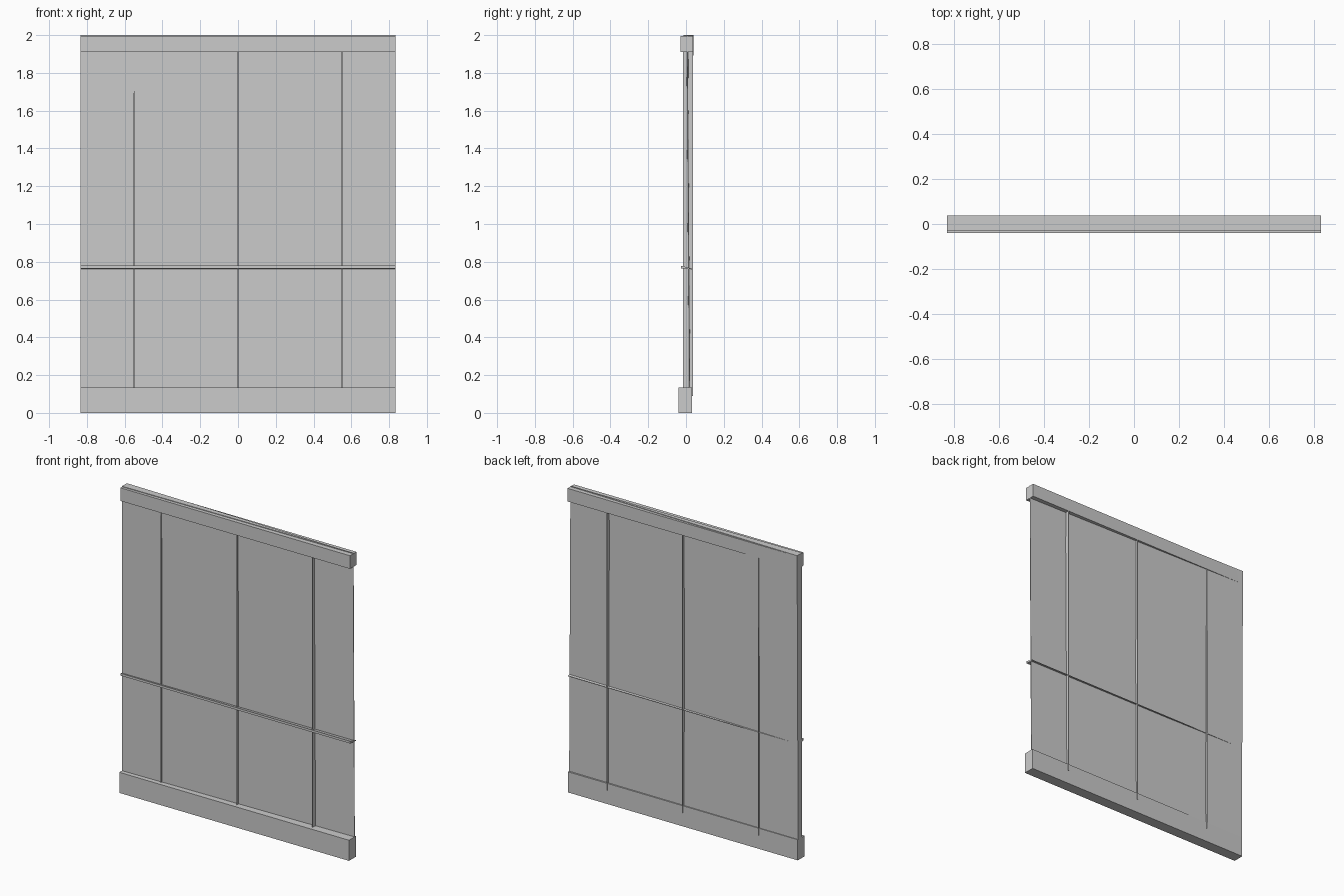
import bpy, bmesh

if "Cube" in bpy.data.objects:
    bpy.data.objects.remove(bpy.data.objects["Cube"])

HALF = 0.833  # half the width of the panel


def extrude_x(name, profile, x0, x1, end_profile=None):
    """Solid between a (y, z) profile at x0 and a matching one at x1."""
    bm = bmesh.new()
    a = [bm.verts.new((x0, y, z)) for y, z in profile]
    b = [bm.verts.new((x1, y, z)) for y, z in (end_profile or profile)]
    n = len(a)
    bm.faces.new(a)
    bm.faces.new(b[::-1])
    for i in range(n):
        j = (i + 1) % n
        bm.faces.new((a[i], b[i], b[j], a[j]))
    bmesh.ops.recalc_face_normals(bm, faces=bm.faces)
    mesh = bpy.data.meshes.new(name)
    bm.to_mesh(mesh)
    bm.free()
    obj = bpy.data.objects.new(name, mesh)
    bpy.context.collection.objects.link(obj)
    return obj


def rect(y0, y1, z0, z1):
    return [(y0, z0), (y1, z0), (y1, z1), (y0, z1)]


# Bottom plinth and top rail
extrude_x("base_board", rect(-0.04, 0.032, 0, 0.135), -HALF, HALF)
extrude_x("top_rail", rect(-0.029, 0.038, 1.91, 1.996), -HALF, HALF)

# Slightly warped infill panel, tapering to a thin edge on the right
extrude_x("panel",
          [(-0.012, 0.1), (0.028, 0.1), (0.039, 2.0), (-0.012, 2.0)],
          -HALF, HALF,
          [(0.018, 0.1), (0.021, 0.1), (0.008, 2.0), (0.005, 2.0)])

# Narrow vertical fins passing through the panel
for i, x in enumerate((-0.55, 0, 0.55)):
    extrude_x(f"vertical_fin_{i + 1}", rect(-0.015, 0.037, 0.09, 1.92),
              x - 0.002, x + 0.002)

# Thin horizontal ledge
extrude_x("ledge", [(-0.027, 0.764), (0.031, 0.76), (0.031, 0.764), (-0.027, 0.779)],
          -HALF, HALF)
